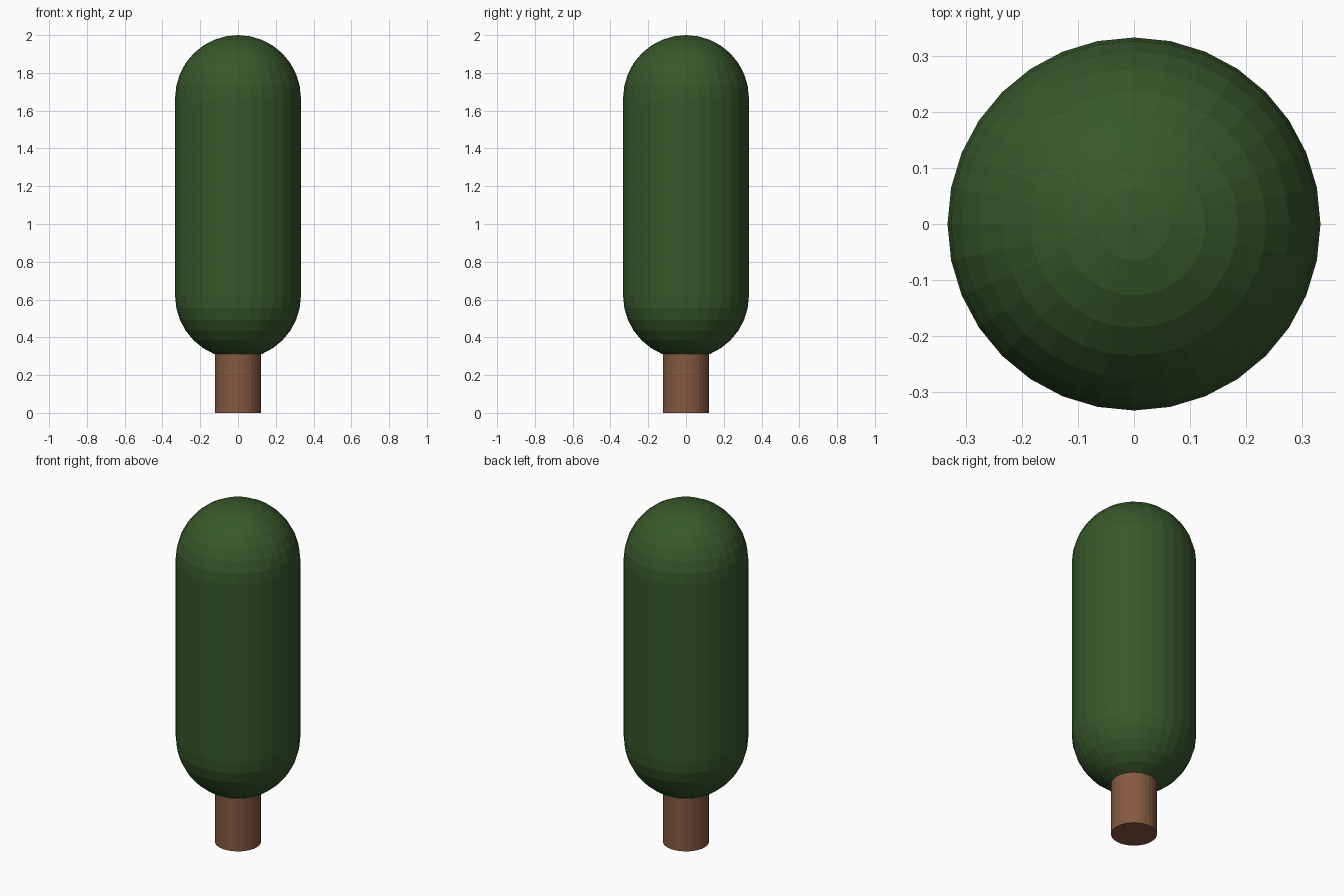
import bpy
import bmesh
from math import sin, cos, pi

if "Cube" in bpy.data.objects:
    bpy.data.objects.remove(bpy.data.objects["Cube"])

RADIUS = 0.333            # crown radius
TOP, BOTTOM = 2.0, 0.287  # crown extent
TRUNK_RADIUS, TRUNK_TOP = 0.123, 0.36
SIDES, ARC_STEPS = 32, 8


def lathe(name, profile, color):
    """Revolve (radius, z) points, listed bottom to top, around z."""
    bm = bmesh.new()
    verts = [bm.verts.new((r, 0, z)) for r, z in profile]
    edges = [bm.edges.new(pair) for pair in zip(verts, verts[1:])]
    bmesh.ops.spin(bm, geom=verts + edges, cent=(0, 0, 0), axis=(0, 0, 1),
                   angle=2 * pi, steps=SIDES)
    bmesh.ops.remove_doubles(bm, verts=bm.verts, dist=1e-4)
    bmesh.ops.recalc_face_normals(bm, faces=bm.faces)
    mesh = bpy.data.meshes.new(name)
    bm.to_mesh(mesh)
    bm.free()
    mat = bpy.data.materials.new(name + "_color")
    mat.diffuse_color = (*color, 1.0)
    mat.use_nodes = True
    mat.node_tree.nodes["Principled BSDF"].inputs["Base Color"].default_value = mat.diffuse_color
    mesh.materials.append(mat)
    obj = bpy.data.objects.new(name, mesh)
    bpy.context.collection.objects.link(obj)
    return obj


# Crown: faceted capsule, two quarter arcs joined by a straight side
angles = [i * pi / 2 / ARC_STEPS for i in range(ARC_STEPS + 1)]
lower = [(RADIUS * sin(a), BOTTOM + RADIUS - RADIUS * cos(a)) for a in angles]
upper = [(RADIUS * cos(a), TOP - RADIUS + RADIUS * sin(a)) for a in angles]
lathe("crown", lower + upper, (0.038, 0.097, 0.024))

# Trunk: capped cylinder reaching slightly into the crown
lathe("trunk", [(0, 0), (TRUNK_RADIUS, 0), (TRUNK_RADIUS, TRUNK_TOP), (0, TRUNK_TOP)],
      (0.235, 0.10, 0.052))
